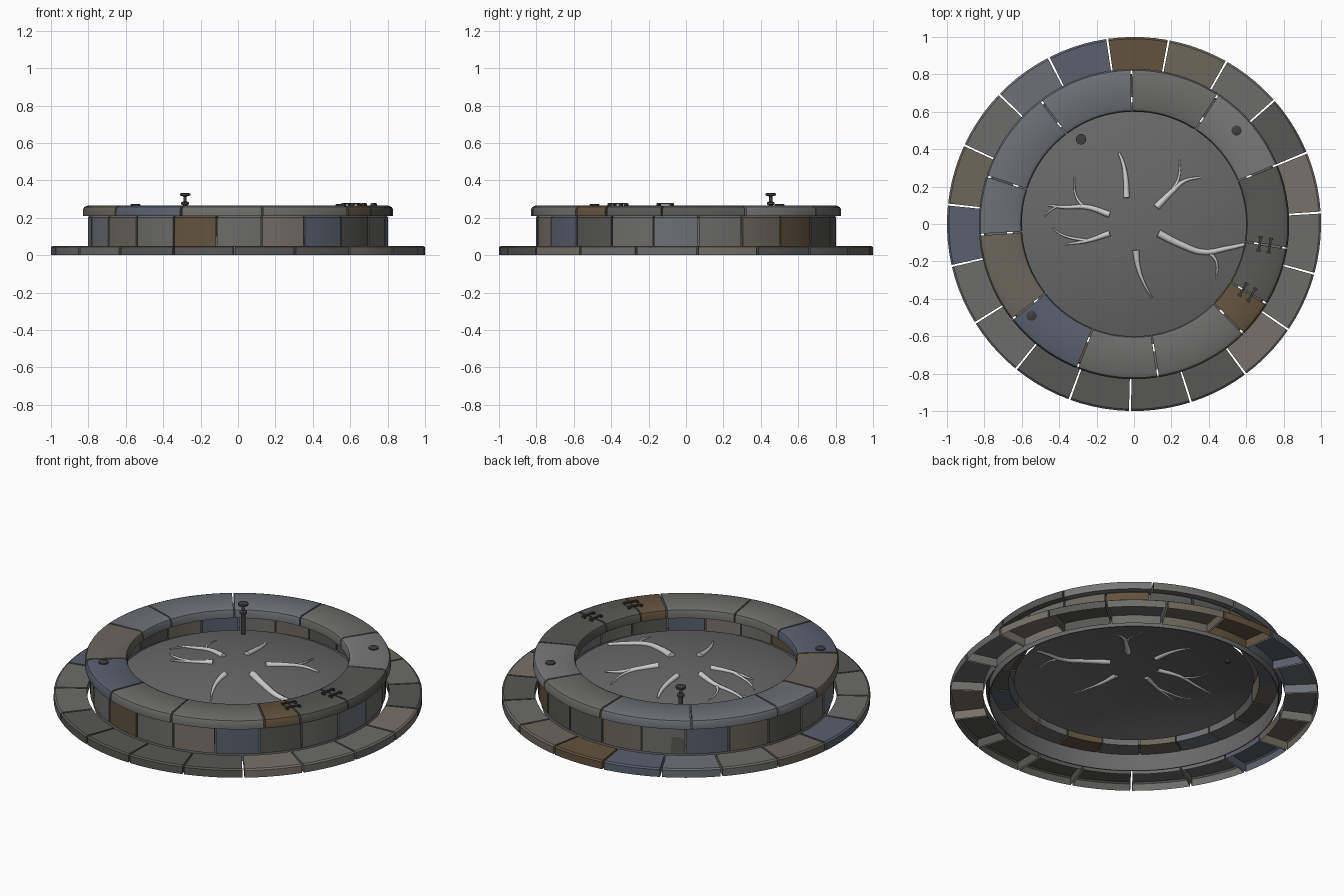
import bpy, bmesh, math
from mathutils import Vector, Matrix

if "Cube" in bpy.data.objects:
    bpy.data.objects.remove(bpy.data.objects["Cube"])

PALETTE = {
    'G': (0.15, 0.15, 0.145), 'L': (0.19, 0.19, 0.19), 'D': (0.095, 0.095, 0.09),
    'B': (0.10, 0.115, 0.15), 'S': (0.15, 0.16, 0.18), 'O': (0.15, 0.135, 0.105),
    'N': (0.12, 0.085, 0.05), 'W': (0.19, 0.165, 0.145),
    'F': (0.14, 0.14, 0.14), 'I': (0.05, 0.05, 0.05),
}
MATS = {}
for key, c in PALETTE.items():
    MATS[key] = bpy.data.materials.new("stone_" + key)
    MATS[key].diffuse_color = (*c, 1)


def finish(name, bm, mats, angle=35, recalc=True):
    if recalc:
        bmesh.ops.recalc_face_normals(bm, faces=bm.faces[:])
    me = bpy.data.meshes.new(name)
    bm.to_mesh(me)
    bm.free()
    for m in mats:
        me.materials.append(MATS[m])
    ob = bpy.data.objects.new(name, me)
    bpy.context.collection.objects.link(ob)
    bpy.ops.object.select_all(action='DESELECT')
    ob.select_set(True)
    bpy.context.view_layer.objects.active = ob
    bpy.ops.object.shade_smooth_by_angle(angle=math.radians(angle))
    return ob


def stone_ring(name, profile, joints, colours, gap, closed=True):
    """Ring of curved stones: the (r, z) profile swept between joint angles."""
    bm = bmesh.new()
    keys = sorted(set(colours))
    n = len(profile)
    for i, col in enumerate(colours):
        a = math.radians(joints[i]) + gap / 2
        b = math.radians(joints[i + 1]) - gap / 2
        steps = max(3, round((b - a) / 0.07))
        rows = []
        for s in range(steps + 1):
            t = a + (b - a) * s / steps
            rows.append([bm.verts.new((r * math.cos(t), r * math.sin(t), z)) for r, z in profile])
        faces = [bm.faces.new((p[k], p[(k + 1) % n], q[(k + 1) % n], q[k]))
                 for p, q in zip(rows, rows[1:]) for k in range(n if closed else n - 1)]
        faces += [bm.faces.new(rows[0]), bm.faces.new(rows[-1])]
        for f in faces:
            f.material_index = keys.index(col)
    return finish(name, bm, keys)


def lathe(name, profile, mat, loc=(0, 0, 0), seg=64, closed=False):
    bm = bmesh.new()
    pts = profile + profile[:1] if closed else profile
    rows = []
    for r, z in pts:
        if r == 0:
            rows.append([bm.verts.new((0, 0, z))] * seg)
        else:
            rows.append([bm.verts.new((r * math.cos(2 * math.pi * i / seg),
                                       r * math.sin(2 * math.pi * i / seg), z)) for i in range(seg)])
    for p, q in zip(rows, rows[1:]):
        for i in range(seg):
            j = (i + 1) % seg
            bm.faces.new(list(dict.fromkeys((p[i], p[j], q[j], q[i]))))
    bmesh.ops.remove_doubles(bm, verts=bm.verts[:], dist=1e-6)
    ob = finish(name, bm, mat)
    ob.location = loc
    return ob


def dome_z(r):
    return 0.21 - 0.095 * (r / 0.65) ** 2


# Paving ring: stones open underneath
stone_ring("base_ring", [(0.82, 0), (0.82, 0.05), (0.99, 0.05), (1.0, 0.043), (1.0, 0)],
           [3.5 + i * 360 / 19 for i in range(20)], "WDGONBSGOBGGDDDDWGG", 0.011, closed=False)

# Wall stones
stone_ring("wall_ring", [(0.68, 0.1), (0.68, 0.21), (0.795, 0.21), (0.803, 0.203),
                         (0.803, 0.05), (0.79, 0.05), (0.79, 0.1)],
           [-81 + i * 360 / 21 for i in range(22)], "WBDGSGONDDOGBODGSOGNG", 0.012)

# Mortar core behind the wall stones
lathe("wall_core", [(0.788, 0), (0.788, 0.2), (0.69, 0.2), (0.69, 0.11), (0.782, 0.11), (0.782, 0)],
      "F", seg=72, closed=True)

# Coping with rounded edges
stone_ring("coping_ring", [(0.60, 0.21), (0.60, 0.243), (0.606, 0.257), (0.622, 0.265),
                           (0.805, 0.265), (0.822, 0.258), (0.83, 0.243), (0.83, 0.21)],
           [-9, 22.5, 57, 91, 127, 162, 184, 218, 248.5, 279, 315, 329, 351],
           "DLGSSSOBGGND", 0.012)

# Domed floor
lathe("domed_floor", [(0.65 * i / 10, dome_z(0.65 * i / 10)) for i in range(11)], "F")

# Roots lying on the dome: points and start/end thickness
ROOTS = [
    ([(-.04, .14), (-.045, .25), (-.06, .33), (-.08, .38)], .017, .006),
    ([(.12, .09), (.2, .17), (.27, .23), (.36, .25)], .019, .005),
    ([(.2, .17), (.24, .25), (.24, .37)], .010, .003),
    ([(.13, -.05), (.25, -.11), (.37, -.15), (.5, -.13), (.59, -.11)], .021, .010),
    ([(.4, -.15), (.44, -.2), (.44, -.29)], .011, .004),
    ([(.01, -.14), (.02, -.22), (.05, -.31), (.10, -.40)], .018, .003),
    ([(-.13, -.05), (-.25, -.09), (-.37, -.11)], .016, .004),
    ([(-.25, -.09), (-.38, -.06), (-.44, -.02)], .009, .003),
    ([(-.13, .05), (-.25, .09), (-.38, .09), (-.46, .10)], .017, .005),
    ([(-.27, .09), (-.31, .15), (-.32, .25)], .009, .003),
    ([(-.41, .095), (-.45, .07), (-.48, .04)], .006, .003),
]
for i, (pts, r0, r1) in enumerate(ROOTS):
    cu = bpy.data.curves.new("root_%d" % i, 'CURVE')
    cu.dimensions = '3D'
    cu.bevel_depth = 1
    cu.bevel_resolution = 2
    cu.resolution_u = 6
    cu.use_fill_caps = True
    sp = cu.splines.new('BEZIER')
    sp.bezier_points.add(len(pts) - 1)
    for k, (x, y) in enumerate(pts):
        bp = sp.bezier_points[k]
        bp.co = (x, y, dome_z(math.hypot(x, y)) + 0.003)
        bp.handle_left_type = bp.handle_right_type = 'AUTO'
        bp.radius = r0 + (r1 - r0) * k / (len(pts) - 1)
    bpy.context.collection.objects.link(bpy.data.objects.new("root_%d" % i, cu))

# Spout standing on the floor
lathe("spout", [(0, 0.13), (0.012, 0.13), (0.012, 0.268), (0.021, 0.272), (0.021, 0.282), (0.009, 0.288),
                (0.008, 0.314), (0.028, 0.32), (0.028, 0.331), (0, 0.333)],
      "I", (-0.283, 0.453, 0), 20)

# Studs on the coping
for i, (x, y) in enumerate([(0.548, 0.5), (-0.548, -0.49)]):
    lathe("stud_%d" % i, [(0, 0.262), (0.027, 0.262), (0.027, 0.271), (0.02, 0.275), (0, 0.275)],
          "I", (x, y, 0), 20)

# Iron staples across two coping joints
bm = bmesh.new()
for deg in (-9, -31):
    for r in (0.68, 0.735):
        base = Matrix.Rotation(math.radians(deg), 4, 'Z') @ Matrix.Translation((r, 0, 0.275))
        for off, size in (((0, 0, 0), (0.012, 0.08, 0.008)),
                          ((0, 0.036, -0.006), (0.022, 0.012, 0.014)),
                          ((0, -0.036, -0.006), (0.022, 0.012, 0.014))):
            bmesh.ops.create_cube(bm, size=1, matrix=base @ Matrix.Translation(off)
                                  @ Matrix.Diagonal((*size, 1)))
finish("coping_staples", bm, "I")

# Dark damp patch on the back of the wall
bm = bmesh.new()
ring = []
for dx, z in [(-.04, .06), (.03, .06), (.04, .1), (.03, .14), (0, .155), (-.035, .15)]:
    t = math.radians(122) + dx / 0.805
    ring.append(bm.verts.new((0.806 * math.cos(t), 0.806 * math.sin(t), z)))
bm.faces.new(ring)
bm.normal_update()
for f in bm.faces:
    if f.normal.dot(Vector((-0.53, 0.85, 0))) < 0:
        f.normal_flip()
finish("damp_patch", bm, "D", recalc=False)

for m in bpy.data.materials:
    if m.users and not m.is_grease_pencil:
        m.use_nodes = True
        m.node_tree.nodes["Principled BSDF"].inputs["Base Color"].default_value = m.diffuse_color
